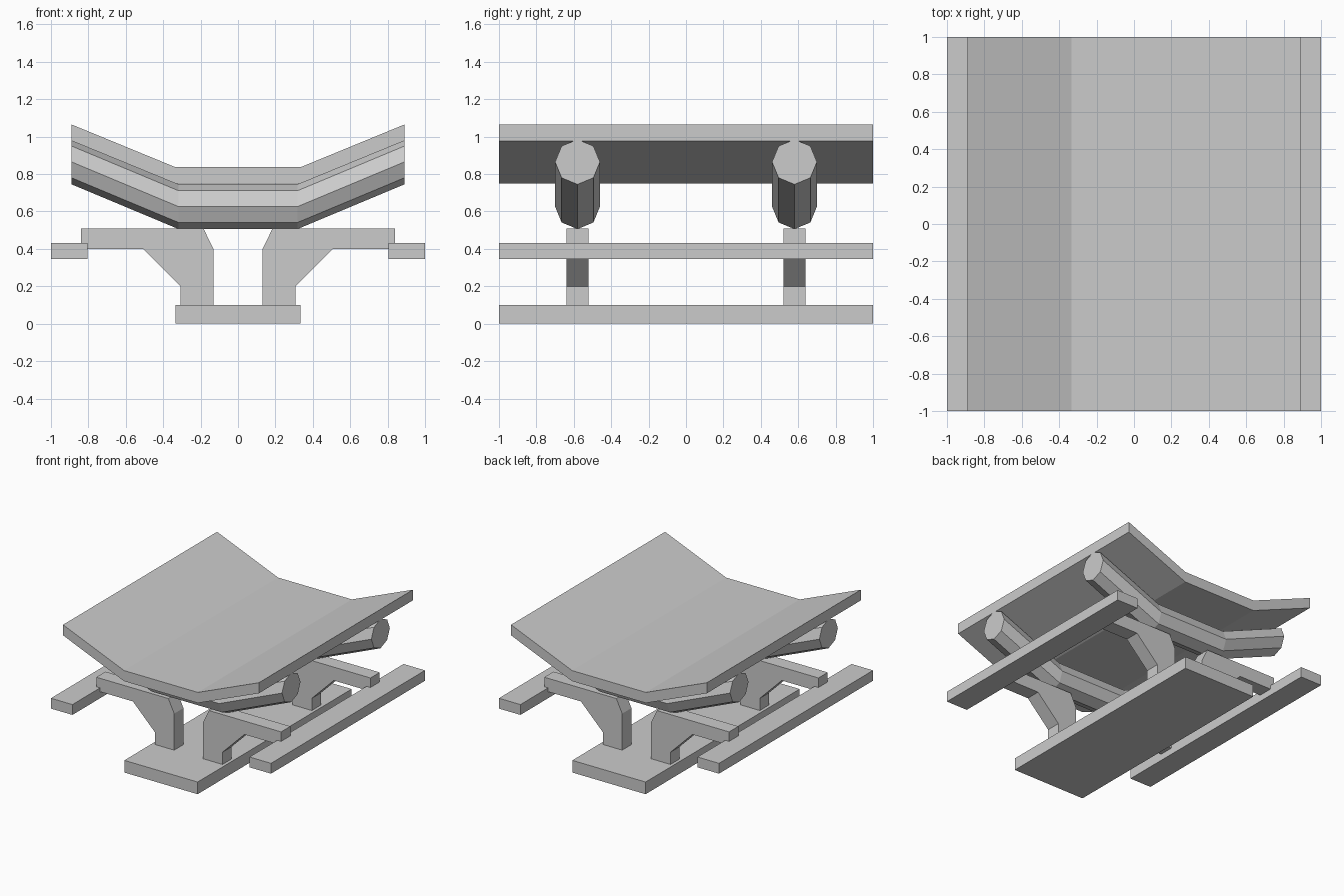
import bpy, bmesh, math

if "Cube" in bpy.data.objects:
    bpy.data.objects.remove(bpy.data.objects["Cube"])


def loft(name, rings):
    """Join matching rings of points into a capped solid."""
    bm = bmesh.new()
    vs = [[bm.verts.new(p) for p in r] for r in rings]
    n = len(vs[0])
    for a, b in zip(vs, vs[1:]):
        for i in range(n):
            j = (i + 1) % n
            bm.faces.new((a[i], a[j], b[j], b[i]))
    bm.faces.new(vs[0])
    bm.faces.new(vs[-1])
    bmesh.ops.recalc_face_normals(bm, faces=bm.faces[:])
    me = bpy.data.meshes.new(name)
    bm.to_mesh(me)
    bm.free()
    ob = bpy.data.objects.new(name, me)
    bpy.context.collection.objects.link(ob)
    return ob


def extrude(name, profile, y0, y1):
    """Extrude an xz profile along y."""
    return loft(name, [[(x, y, z) for x, z in profile] for y in (y0, y1)])


def rect(x0, x1, z0, z1):
    return [(x0, z0), (x1, z0), (x1, z1), (x0, z1)]


# Base plank
extrude("base", rect(-0.333, 0.333, 0, 0.1), -1, 1)

# Troughed belt
top = [(-0.89, 1.065), (-0.335, 0.837), (0.335, 0.837), (0.89, 1.065)]
extrude("belt", top + [(x, z - 0.087) for x, z in reversed(top)], -1, 1)

# Half bracket: arm, gusset and leg
half = [(0.84, 0.51), (0.185, 0.51), (0.132, 0.4), (0.132, 0.1),
        (0.307, 0.1), (0.307, 0.2), (0.507, 0.4), (0.84, 0.4)]
path = [(-0.89, 0.865), (-0.318, 0.626), (0.318, 0.626), (0.89, 0.865)]

for side, s in (("left", -1), ("right", 1)):
    # Side rails
    extrude(side + "_rail", rect(s * 0.805, s, 0.347, 0.432), -1, 1)
    for end, y in (("front", -0.58), ("back", 0.58)):
        extrude(f"{end}_{side}_bracket", [(s * x, z) for x, z in half], y - 0.06, y + 0.06)

# Eight-sided bent rollers under the belt
for end, y in (("front", -0.58), ("back", 0.58)):
    loft(end + "_roller", [[(x, y + 0.12 * math.sin(k * math.pi / 4),
                             z + 0.12 * math.cos(k * math.pi / 4)) for k in range(8)]
                           for x, z in path])
